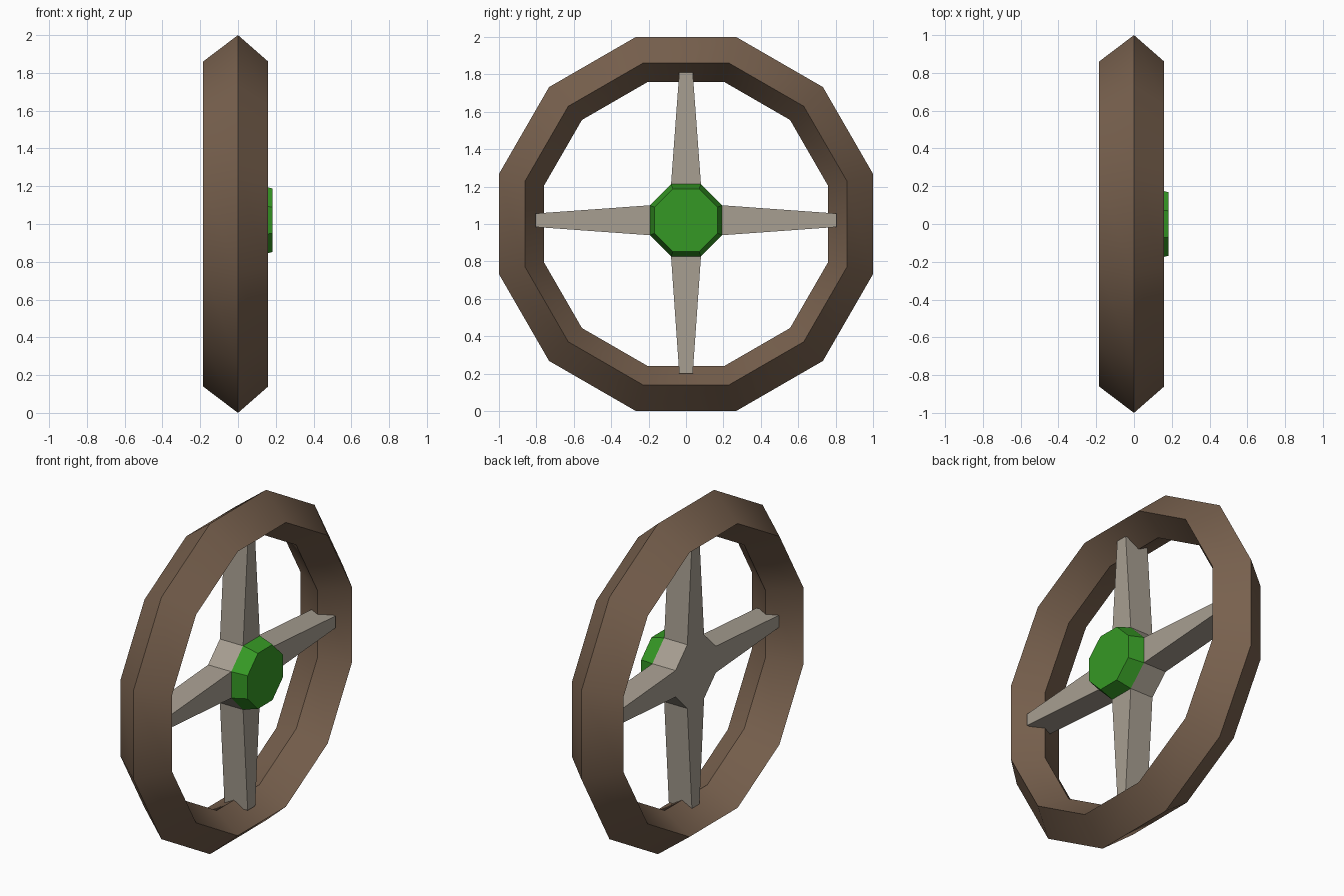
import bpy, bmesh, math

if "Cube" in bpy.data.objects:
    bpy.data.objects.remove(bpy.data.objects["Cube"])


def material(name, rgb):
    m = bpy.data.materials.new(name)
    m.diffuse_color = (*rgb, 1)
    m.use_nodes = True
    m.node_tree.nodes["Principled BSDF"].inputs["Base Color"].default_value = m.diffuse_color
    return m


BROWN = material("brown_wood", (0.188, 0.119, 0.076))
GREY = material("warm_grey", (0.39, 0.345, 0.285))
GREEN = material("green", (0.036, 0.315, 0.018))
HUB_Z = 1.02


def finish(name, bm, mat):
    bmesh.ops.recalc_face_normals(bm, faces=bm.faces)
    mesh = bpy.data.meshes.new(name)
    bm.to_mesh(mesh)
    bm.free()
    mesh.materials.append(mat)
    ob = bpy.data.objects.new(name, mesh)
    bpy.context.collection.objects.link(ob)
    return ob


def polygon(bm, n, apothem, x, z):
    """Ring of n vertices in the yz plane with a flat side on top."""
    r = apothem / math.cos(math.pi / n)
    angles = [2 * math.pi * (i + 0.5) / n for i in range(n)]
    return [bm.verts.new((x, r * math.cos(a), z + r * math.sin(a))) for a in angles]


def bridge(bm, a, b):
    n = len(a)
    for i in range(n):
        j = (i + 1) % n
        bm.faces.new((a[i], a[j], b[j], b[i]))


# Twelve-sided rim with a diamond cross-section (x, apothem)
bm = bmesh.new()
profile = [(0.0, 1.0), (0.16, 0.86), (0.0, 0.76), (-0.185, 0.86)]
rings = [polygon(bm, 12, r, x, 1.0) for x, r in profile]
for k in range(4):
    bridge(bm, rings[k], rings[(k + 1) % 4])
rim = finish("rim", bm, BROWN)
bpy.context.view_layer.objects.active = rim
rim.select_set(True)
bpy.ops.object.shade_smooth_by_angle(angle=math.radians(32))

# Four tapered spokes joined by an octagonal core, extruded from one outline
bm = bmesh.new()
outline = []
lengths = [0.805, 0.79, 0.805, 0.82]
for k, length in enumerate(lengths):
    c, s = [(1, 0), (0, 1), (-1, 0), (0, -1)][k]
    for r, w in [(0.193, -0.08), (length, -0.036), (length, 0.036), (0.193, 0.08)]:
        outline.append((r * c - w * s, HUB_Z + r * s + w * c))
front, back = [[bm.verts.new((x, y, z)) for y, z in outline] for x in (0.09, -0.065)]
bridge(bm, front, back)
for side in (front, back):
    bm.faces.new([side[4 * k + e] for k in range(4) for e in (0, 3)])
    for k in range(4):
        bm.faces.new(side[4 * k:4 * k + 4])
bmesh.ops.dissolve_limit(bm, angle_limit=0.01, verts=bm.verts, edges=bm.edges)
finish("spokes", bm, GREY)

# Bevelled green hub cap
bm = bmesh.new()
base = polygon(bm, 8, 0.193, 0.09, HUB_Z)
top = polygon(bm, 8, 0.168, 0.182, HUB_Z)
bridge(bm, base, top)
bm.faces.new(top)
finish("hub_cap", bm, GREEN)
